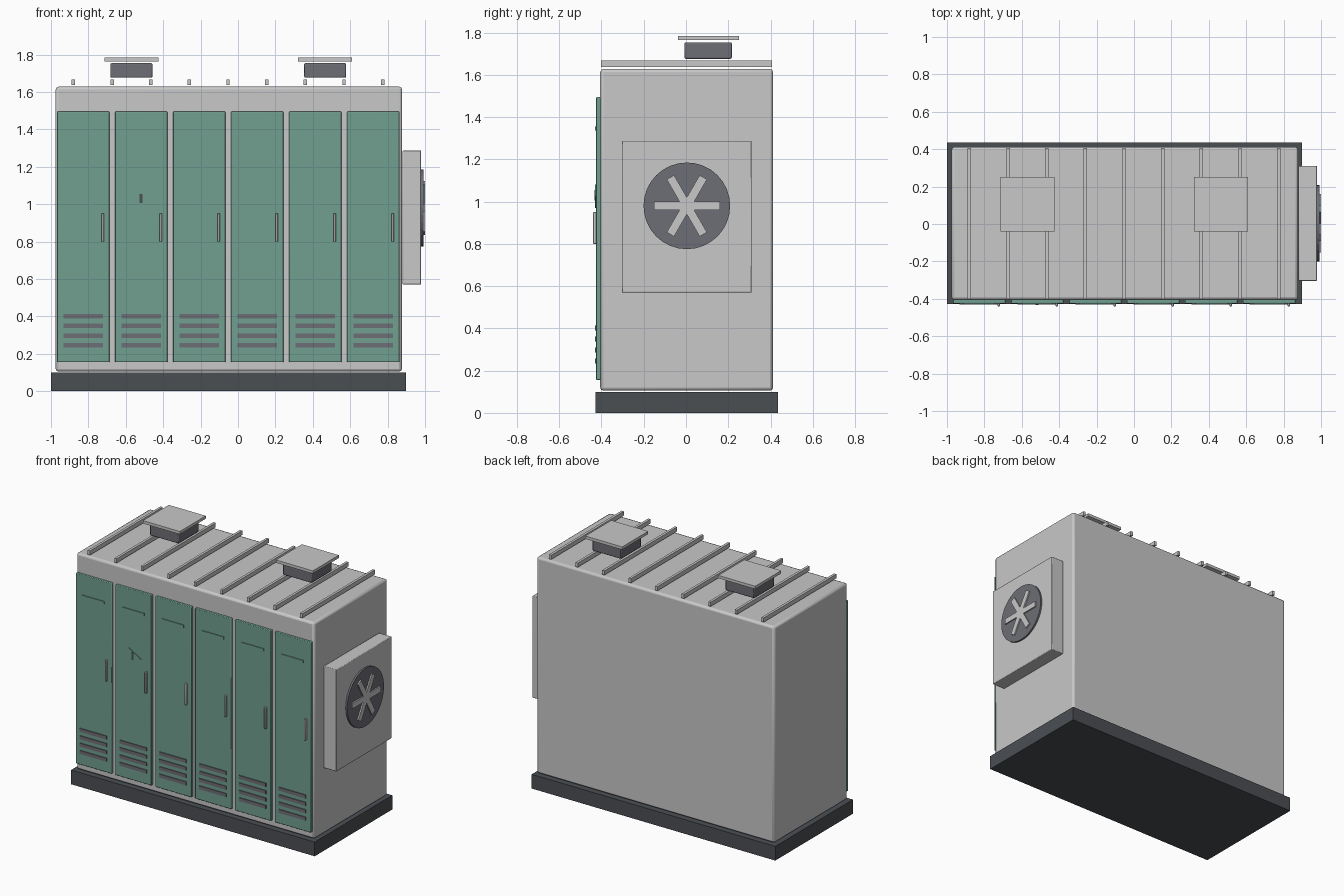
import bpy
from math import radians, pi
from mathutils import Vector

cube = bpy.data.objects.get("Cube")
if cube:
    bpy.data.objects.remove(cube, do_unlink=True)


def material(name, rgb):
    m = bpy.data.materials.new(name)
    m.use_nodes = True
    m.diffuse_color = (*rgb, 1)
    m.node_tree.nodes["Principled BSDF"].inputs["Base Color"].default_value = (*rgb, 1)
    return m


LIGHT = material("light_grey_paint", (0.57, 0.58, 0.57))
GREEN = material("door_green", (0.165, 0.35, 0.28))
GREY = material("vent_grey", (0.155, 0.155, 0.18))
DARK = material("plinth_dark", (0.07, 0.077, 0.086))


def finish(ob, name, mat, bevel=0):
    ob.name = name
    ob.data.materials.append(mat)
    if bevel:
        mod = ob.modifiers.new("soft_edges", "BEVEL")
        mod.width = bevel
        mod.segments = 2
        bpy.ops.object.shade_smooth_by_angle(angle=radians(35))
    return ob


def box(name, mat, x, y, z, bevel=0):
    """Box from (min, max) pairs along each axis."""
    lo, hi = Vector((x[0], y[0], z[0])), Vector((x[1], y[1], z[1]))
    bpy.ops.mesh.primitive_cube_add(size=1, location=(lo + hi) / 2)
    ob = bpy.context.object
    ob.scale = hi - lo
    bpy.ops.object.transform_apply(location=False, rotation=False)
    return finish(ob, name, mat, bevel)


def disc(name, mat, sides, radius, depth, location, rotation):
    bpy.ops.mesh.primitive_cylinder_add(vertices=sides, radius=radius, depth=depth,
                                        location=location, rotation=rotation)
    return finish(bpy.context.object, name, mat)


# Plinth and cabinet body
box("plinth", DARK, (-1, 0.897), (-0.428, 0.435), (0, 0.1))
box("cabinet_body", LIGHT, (-0.975, 0.877), (-0.406, 0.412), (0.105, 1.628), 0.015)

# Doors with handle, label bar and louvres
for i in range(6):
    x = -0.968 + 0.3102 * i
    mid = x + 0.141
    box(f"door_{i+1}", GREEN, (x, x + 0.281), (-0.425, -0.403), (0.155, 1.495), 0.004)
    box(f"door_handle_{i+1}", LIGHT, (x + 0.238, x + 0.251), (-0.44, -0.42), (0.8, 0.95), 0.003)
    box(f"label_bar_{i+1}", GREEN, (mid - 0.085, mid + 0.085), (-0.431, -0.42), (1.337, 1.355))
    for k in range(4):
        z = 0.245 + 0.052 * k
        box(f"louvre_{i+1}_{k+1}", GREY, (mid - 0.106, mid + 0.104), (-0.431, -0.42),
            (z - 0.012, z + 0.012))

# Warning plate on the second door
disc("warning_plate", GREEN, 3, 0.064, 0.008, (-0.518, -0.427, 1.025), (pi / 2, pi / 2, 0))
box("warning_mark", DARK, (-0.526, -0.511), (-0.434, -0.425), (1.005, 1.055))

# Roof ribs
for i in range(9):
    x = -0.88 + 0.2067 * i
    box(f"roof_rib_{i+1}", LIGHT, (x - 0.009, x + 0.009), (-0.402, 0.406), (1.637, 1.667))

# Roof vents with flat caps
for side, x in (("right", -0.57), ("left", 0.466)):
    box(f"{side}_roof_vent", GREY, (x - 0.112, x + 0.112), (-0.007, 0.217), (1.676, 1.754), 0.006)
    box(f"{side}_vent_cap", LIGHT, (x - 0.144, x + 0.144), (-0.039, 0.25), (1.764, 1.784))

# Side cooling unit with fan
box("cooling_unit", LIGHT, (0.88, 0.979), (-0.304, 0.311), (0.57, 1.287), 0.004)
disc("fan_disc", GREY, 32, 0.205, 0.02, (0.981, 0.004, 0.98), (0, pi / 2, 0))
for k in range(3):
    blade = box(f"fan_blade_{k+1}", LIGHT, (0.985, 1.0), (-0.152, 0.16), (0.96, 1.0))
    blade.rotation_euler.x = k * pi / 3
